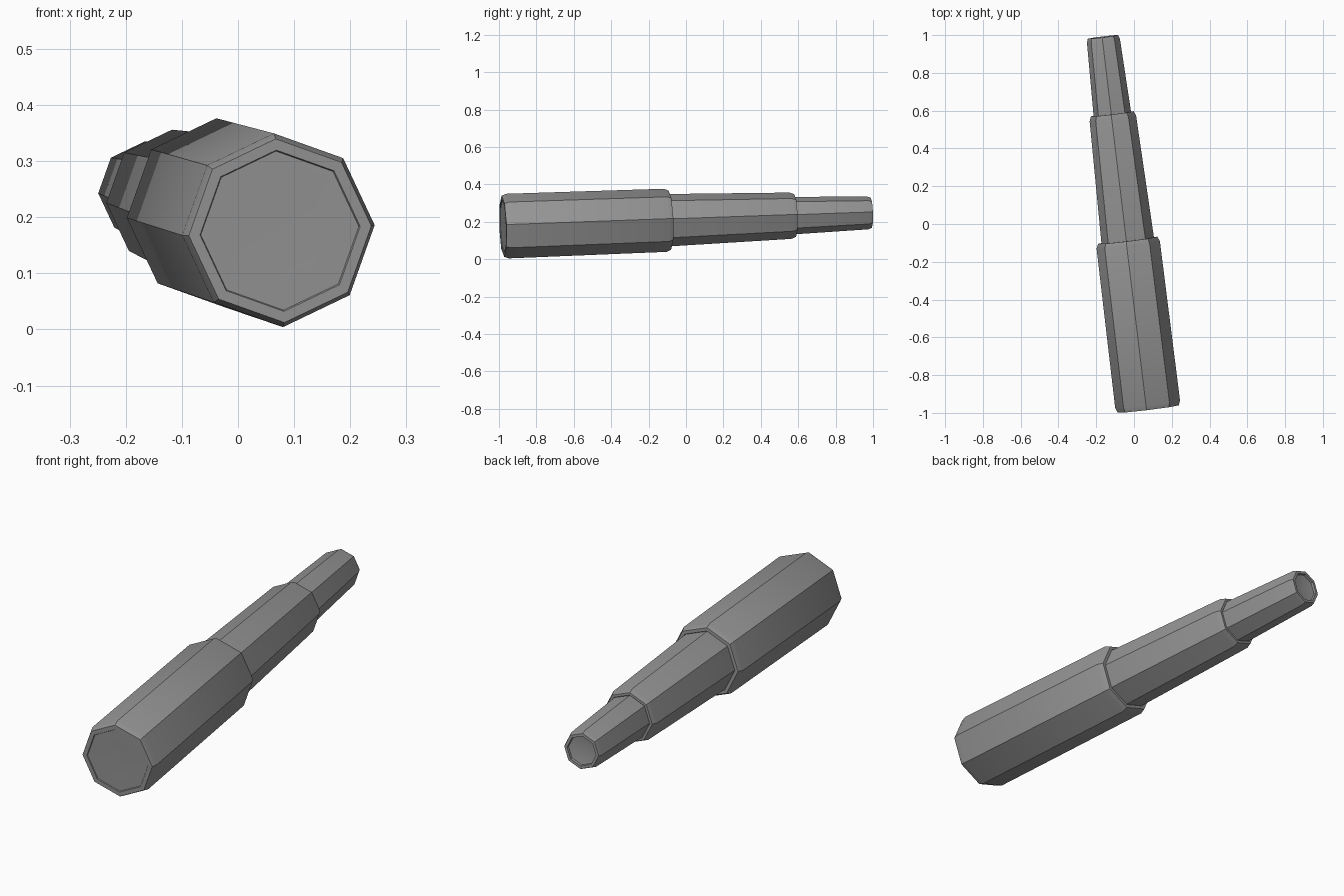
import bpy, bmesh, math
from mathutils import Matrix, Vector

cube = bpy.data.objects.get("Cube")
if cube:
    bpy.data.objects.remove(cube)

SIDES = 8
TWIST = math.radians(3)

# Tilted frame: local y runs along the tube axis, from the front lens backwards
axis = Vector((-0.1215, 1, 0.0366)).normalized()
side = axis.cross(Vector((0, 0, 1))).normalized()
up = side.cross(axis)
frame = Matrix((side, axis, up)).transposed().to_4x4()
frame.translation = (0.075, -0.979, 0.176)

# Single material
grey = bpy.data.materials.new("dull_grey")
grey.use_nodes = True
colour = (0.3, 0.3, 0.3, 1)
grey.diffuse_color = colour
grey.node_tree.nodes["Principled BSDF"].inputs["Base Color"].default_value = colour


def lathe(name, profile):
    """Octagonal tube through (distance, radius) points; radius 0 closes an end."""
    bm = bmesh.new()
    rings = []
    for t, r in profile:
        if r == 0:
            rings.append([bm.verts.new((0, t, 0))] * SIDES)
            continue
        angles = [TWIST + math.tau * k / SIDES for k in range(SIDES)]
        rings.append([bm.verts.new((r * math.cos(a), t, r * math.sin(a))) for a in angles])
    for a, b in zip(rings, rings[1:]):
        for k in range(SIDES):
            n = (k + 1) % SIDES
            corners = dict.fromkeys((a[k], a[n], b[n], b[k]))
            bm.faces.new(list(corners))
    bmesh.ops.recalc_face_normals(bm, faces=bm.faces)
    mesh = bpy.data.meshes.new(name)
    bm.to_mesh(mesh)
    bm.free()
    mesh.materials.append(grey)
    obj = bpy.data.objects.new(name, mesh)
    bpy.context.collection.objects.link(obj)
    obj.matrix_world = frame
    bpy.ops.object.select_all(action="DESELECT")
    obj.select_set(True)
    bpy.context.view_layer.objects.active = obj
    bpy.ops.object.shade_smooth_by_angle(angle=math.radians(35))


# Large front tube with bevelled rims and a shallow dished lens
lathe("front_tube", [
    (0.008, 0), (0.004, 0.08), (0.004, 0.142), (0, 0.144), (0, 0.164), (0.025, 0.173),
    (0.875, 0.169), (0.9, 0.158), (0.9, 0.143), (0.88, 0.13), (0.88, 0)])

# Middle draw tube
lathe("middle_tube", [
    (0.86, 0), (0.86, 0.141), (1.55, 0.124), (1.575, 0.114), (1.575, 0.103),
    (1.56, 0.09), (1.56, 0)])

# Small draw tube with a recessed eyepiece
lathe("eyepiece_tube", [
    (1.54, 0), (1.54, 0.101), (1.965, 0.088), (1.985, 0.081),
    (1.985, 0.068), (1.975, 0.066), (1.965, 0)])
